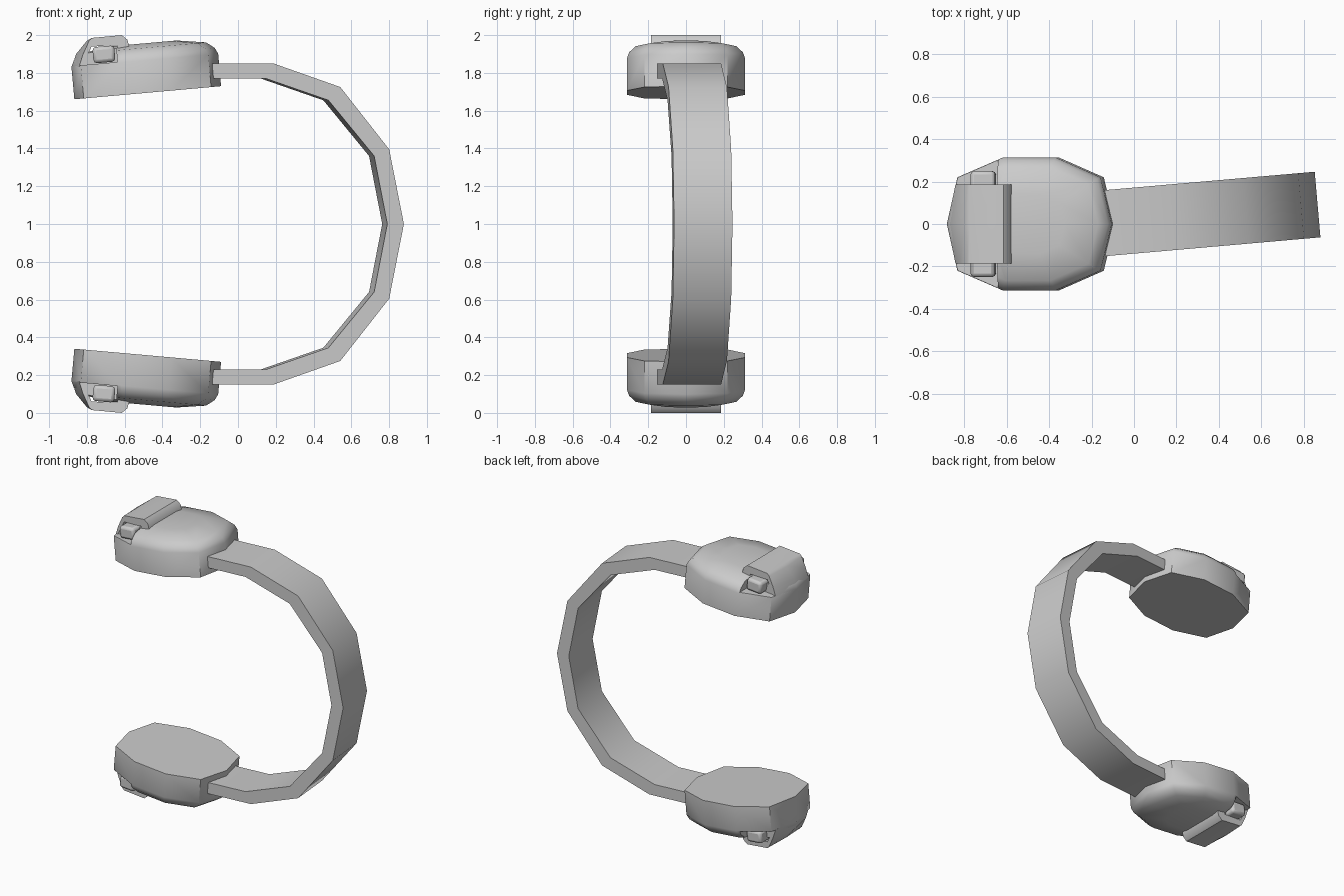
import bpy, bmesh
from math import radians
from mathutils import Matrix, Vector

if "Cube" in bpy.data.objects:
    bpy.data.objects.remove(bpy.data.objects["Cube"])

# All objects have their origin at z = 1, the mirror plane between both halves
TILT = Matrix.Translation((-0.478, 0, 0.695)) @ Matrix.Rotation(radians(-5.1), 4, 'Y')


def loft(name, sections, matrix=Matrix(), mirror=True):
    """Skin closed sections of equal point count and cap both ends."""
    bm = bmesh.new()
    rings = [[bm.verts.new(matrix @ Vector(p)) for p in s] for s in sections]
    n = len(rings[0])
    for a, b in zip(rings, rings[1:]):
        for i in range(n):
            j = (i + 1) % n
            bm.faces.new((a[i], a[j], b[j], b[i]))
    bm.faces.new(rings[0])
    bm.faces.new(rings[-1])
    bmesh.ops.recalc_face_normals(bm, faces=bm.faces)
    mesh = bpy.data.meshes.new(name)
    bm.to_mesh(mesh)
    bm.free()
    ob = bpy.data.objects.new(name, mesh)
    ob.location.z = 1
    bpy.context.collection.objects.link(ob)
    if mirror:
        m = ob.modifiers.new("mirror", 'MIRROR')
        m.use_axis = (False, False, True)
        m.use_mirror_merge = False
    return ob


def activate(ob):
    bpy.ops.object.select_all(action='DESELECT')
    ob.select_set(True)
    bpy.context.view_layer.objects.active = ob


def smooth(ob, angle=50):
    activate(ob)
    bpy.ops.object.shade_smooth_by_angle(angle=radians(angle))


def box(name, x, y, z, matrix, mirror=True):
    return loft(name, [[(x[0], y[0], h), (x[1], y[0], h), (x[1], y[1], h), (x[0], y[1], h)]
                       for h in z], matrix, mirror)


# Ear cups: ten-sided, with a chamfered shallow dome
half = [(0.39, 0), (0.337, 0.22), (0.125, 0.313), (-0.125, 0.313), (-0.34, 0.22), (-0.39, 0)]
outline = half + [(x, -y) for x, y in half[-2:0:-1]]
levels = [(1, 0), (1, 0.172), (0.96, 0.205), (0.85, 0.238), (0.45, 0.262)]
cup = loft("ear_cup", [[(x * s, y * s, h) for x, y in outline] for s, h in levels], TILT)

# Notches beside the hinge
for side in (-1, 1):
    cutter = box("notch_cutter", (-0.36, -0.145), sorted((side * 0.18, side * 0.5)),
                 (0.176, 0.5), TILT, False)
    cutter.hide_render = True
    activate(cup)
    b = cup.modifiers.new("notch", 'BOOLEAN')
    b.operation, b.object, b.solver = 'DIFFERENCE', cutter, 'EXACT'
    bpy.ops.object.modifier_move_to_index(modifier="notch", index=0)
    bpy.ops.object.modifier_apply(modifier="notch")
    bpy.data.objects.remove(cutter)
smooth(cup)

# Hinge covers: bent hood whose outer end follows the pointed cup rim
hood = [(-0.878, 0.835, 1), (-0.857, 0.90, 1), (-0.80, 0.97, 0.3), (-0.775, 0.985, 0),
        (-0.615, 1.0, 0), (-0.585, 0.975, 0), (-0.575, 0.935, 0), (-0.63, 0.90, 0),
        (-0.64, 0.945, 0), (-0.775, 0.94, 0), (-0.825, 0.835, 0)]
cover = loft("hinge_cover", [[(x + k * abs(y) * 0.2, y, z) for x, z, k in hood]
                             for y in (-0.185, 0, 0.185)])
smooth(cover, 40)

# Hinge pins
pin = box("hinge_pin", (-0.058, 0.058), (-0.25, 0.25), (-0.043, 0.043),
          Matrix.Translation((-0.71, 0, 0.898)) @ Matrix.Rotation(radians(-5), 4, 'Y'))
bev = pin.modifiers.new("bevel", 'BEVEL')
bev.width, bev.segments = 0.018, 2
smooth(pin, 40)

# Headband: faceted arc, turned slightly about the vertical
outer = [(-0.15, 0.85), (0.175, 0.85), (0.53, 0.725), (0.79, 0.395), (0.868, 0)]
inner = [(-0.15, 0.77), (0.135, 0.77), (0.467, 0.655), (0.71, 0.36), (0.78, 0)]
arc = [o + i for o, i in zip(outer, inner)]
arc += [(a, -b, c, -d) for a, b, c, d in arc[-2::-1]]
turn = Matrix.Translation((0, 0.016, 0)) @ Matrix.Rotation(radians(5), 4, 'Z')
band = loft("headband", [[(a, -0.155, b), (a, 0.155, b), (c, 0.155, d), (c, -0.155, d)]
                         for a, b, c, d in arc], turn, False)
smooth(band)
